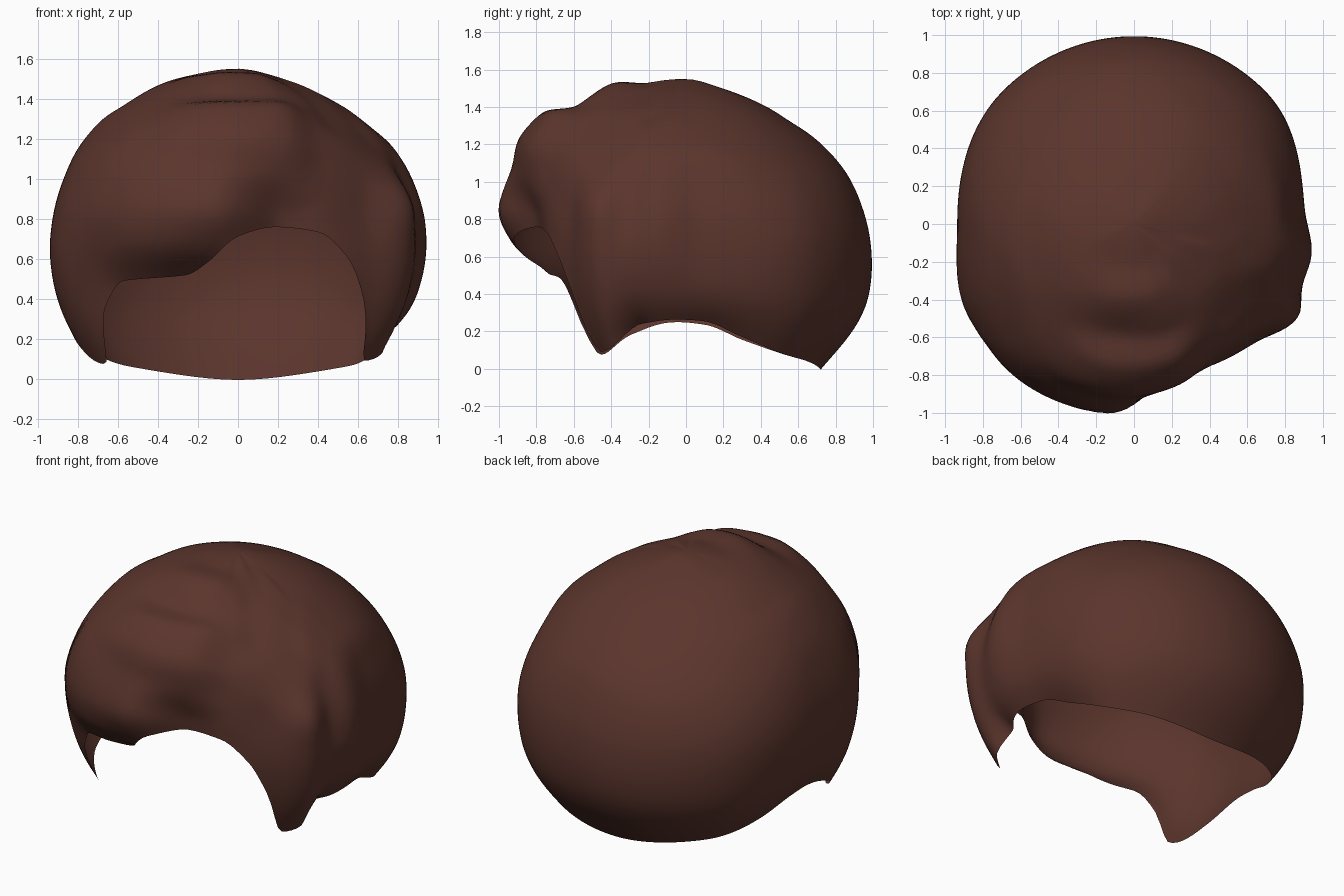
import bpy
import bmesh
from math import sin, cos, radians
from mathutils import Vector

# Remove the default object only
default = bpy.data.objects.get("Cube")
if default:
    bpy.data.objects.remove(default, do_unlink=True)

CENTRE = Vector((0, 0, 0.6))
COLUMNS, ROWS = 180, 48


def eased(knots, x):
    """Monotone cubic through (position, value) knots, flat at peaks and ends."""
    last = len(knots) - 1
    i = 0
    while i < last - 1 and x > knots[i + 1][0]:
        i += 1

    def chord(k):
        (x0, v0), (x1, v1) = knots[k], knots[k + 1]
        return (v1 - v0) / (x1 - x0)

    def slope(k):
        if k == 0 or k == last:
            return 0.0
        before, after = chord(k - 1), chord(k)
        if before * after <= 0:
            return 0.0
        return 2 * before * after / (before + after)

    (x0, v0), (x1, v1) = knots[i], knots[i + 1]
    width = x1 - x0
    t = min(max((x - x0) / width, 0), 1)
    rise = v1 - v0
    a = slope(i) * width - rise
    b = rise - slope(i + 1) * width
    return v0 + t * rise + t * (1 - t) * (a * (1 - t) + b * t)


def wrapped(knots):
    """Repeat knots on both sides so that the loop closes smoothly."""
    before = [(k - 360, v) for k, v in knots[-3:]]
    after = [(k + 360, v) for k, v in knots[:3]]
    return before + knots + after


# Hair volume: radius in hundredths at rising elevations, for each heading
# (heading is in degrees from the front, positive toward the model's left)
ELEVATIONS = (-40, -12, 5, 15, 26, 36, 45, 54, 66, 78, 90)
back = (94, 100, 99, 98, 97, 95, 93, 91, 91, 92, 95)
back_corner = (95, 99, 99, 98, 96, 94, 93, 92, 92, 93, 95)
right_side = (86, 92, 94, 95, 96, 97, 97, 95, 95, 94, 95)
right_temple = (97, 99, 101, 102, 102, 101, 100, 98, 97, 95, 95)
fringe_end = (84, 84, 101, 106, 107, 106, 103, 100, 99, 95, 95)
fringe_roll = (70, 70, 95, 105, 105, 110, 109, 99, 101, 95, 95)
fringe_arch = (80, 80, 81, 85, 98, 107, 108, 100, 100, 95, 95)
parting = (85, 85, 86, 89, 94, 99, 100, 98, 97, 94, 95)
parting_edge = (90, 89, 90, 91, 95, 97, 95, 95, 94, 94, 95)
left_lock = (94, 97, 100, 103, 98, 95, 94, 94, 93, 93, 95)
left_groove = (76, 92, 95, 95, 95, 96, 95, 93, 93, 93, 95)
left_wave = (80, 92, 96, 97, 97, 96, 94, 93, 92, 93, 95)
left_side = (78, 90, 91, 92, 93, 95, 93, 92, 92, 93, 95)

profiles = [
    (-135, back_corner), (-90, right_side), (-60, right_temple),
    (-35, fringe_end), (-8, fringe_roll), (15, fringe_arch),
    (31, parting), (45, parting_edge), (61, left_lock),
    (71, left_groove), (79, left_wave), (95, left_side),
    (135, back_corner), (180, back),
]
profiles = [(heading, list(zip(ELEVATIONS, radii))) for heading, radii in profiles]

# Hemline: elevation of the lower edge around the head
hemline = wrapped([
    (-141, -35), (-112, -29), (-97, -24), (-84, -23), (-70, -26), (-55, -33),
    (-47, -14), (-40, -7), (-20, -6), (-10, -1), (0, 7), (14, 11),
    (28, 9), (39, 0), (46, -13), (54, -33), (70, -26), (84, -23), (97, -24),
    (112, -29), (141, -35), (180, -40),
])


def surface_point(heading, elevation):
    ring = wrapped([(h, eased(p, elevation)) for h, p in profiles])
    radius = eased(ring, heading) / 100
    h, e = radians(heading), radians(elevation)
    return CENTRE + radius * Vector((cos(e) * sin(h), -cos(e) * cos(h), sin(e)))


# Open shell from the hem up to the crown
bm = bmesh.new()
strands = []
for c in range(COLUMNS):
    heading = -180 + 360 * c / COLUMNS
    low = eased(hemline, heading)
    strands.append([
        bm.verts.new(surface_point(heading, low + (90 - low) * r / ROWS))
        for r in range(ROWS)
    ])
crown = bm.verts.new(surface_point(0, 90))
for c, strand in enumerate(strands):
    following = strands[(c + 1) % COLUMNS]
    for r in range(ROWS - 1):
        bm.faces.new((strand[r], following[r], following[r + 1], strand[r + 1]))
    bm.faces.new((strand[-1], following[-1], crown))

# Relax the locks into each other, leaving the hem in place
inner = [v for v in bm.verts if not v.is_boundary]
for _ in range(2):
    bmesh.ops.smooth_vert(bm, verts=inner, factor=0.5,
                          use_axis_x=True, use_axis_y=True, use_axis_z=True)
for face in bm.faces:
    face.smooth = True

mesh = bpy.data.meshes.new("hair_shell")
bm.to_mesh(mesh)
bm.free()
hair = bpy.data.objects.new("hair_shell", mesh)
bpy.context.collection.objects.link(hair)

# Brown hair colour
brown = bpy.data.materials.new("dark_reddish_brown")
brown.use_nodes = True
colour = (0.105, 0.036, 0.026, 1)
brown.diffuse_color = colour
brown.node_tree.nodes["Principled BSDF"].inputs["Base Color"].default_value = colour
mesh.materials.append(brown)
